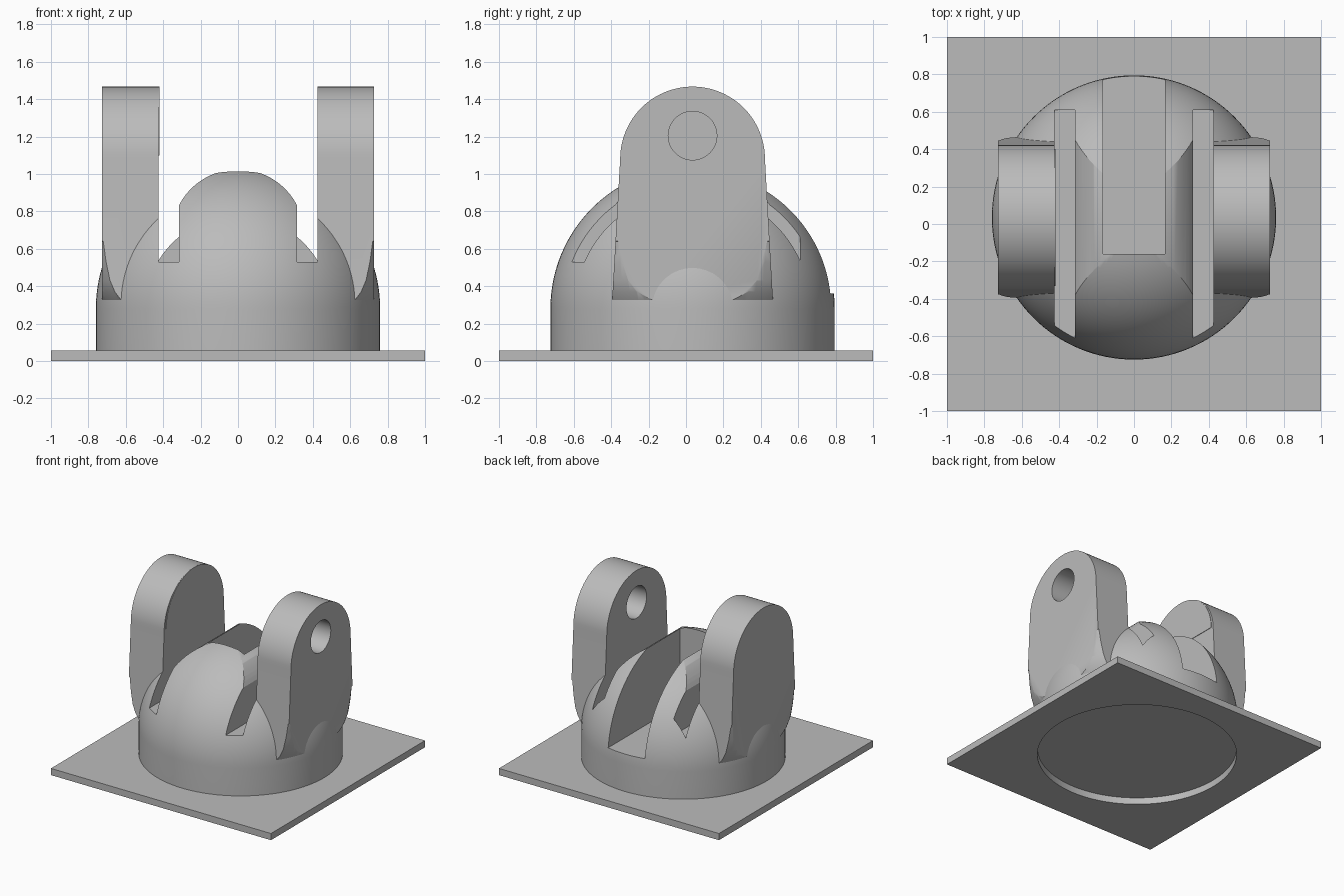
import bpy
import bmesh
from math import sin, cos, pi, sqrt, asin
from mathutils import Vector, Matrix

if "Cube" in bpy.data.objects:
    bpy.data.objects.remove(bpy.data.objects["Cube"])

CY = 0.035        # depth position of the dome axis
R, ZC = 0.76, 0.28  # dome radius and sphere centre height
BASE = 0.055      # plate thickness

grey = bpy.data.materials.new("plain grey")
grey.use_nodes = True
grey.diffuse_color = (0.5, 0.5, 0.5, 1)
grey.node_tree.nodes["Principled BSDF"].inputs["Base Color"].default_value = (0.5, 0.5, 0.5, 1)


def finish(name, bm):
    bmesh.ops.recalc_face_normals(bm, faces=bm.faces)
    mesh = bpy.data.meshes.new(name)
    bm.to_mesh(mesh)
    bm.free()
    mesh.materials.append(grey)
    obj = bpy.data.objects.new(name, mesh)
    bpy.context.collection.objects.link(obj)
    return obj


def prism(name, points, axis, a, b):
    """Extrude a 2D outline from a to b along the x or y axis."""
    bm = bmesh.new()
    place = (lambda u, v: (a, u, v)) if axis == "x" else (lambda u, v: (u, a, v))
    face = bm.faces.new([bm.verts.new(place(u, v)) for u, v in points])
    new = bmesh.ops.extrude_face_region(bm, geom=[face])["geom"]
    shift = Vector((b - a, 0, 0) if axis == "x" else (0, b - a, 0))
    bmesh.ops.translate(bm, vec=shift, verts=[g for g in new if isinstance(g, bmesh.types.BMVert)])
    return finish(name, bm)


def box(name, lo, hi):
    outline = [(lo[0], lo[2]), (hi[0], lo[2]), (hi[0], hi[2]), (lo[0], hi[2])]
    return prism(name, outline, "y", lo[1], hi[1])


def lathe(name, profile, steps=128):
    """Revolve a radius/height profile about the dome axis."""
    bm = bmesh.new()
    verts = [bm.verts.new((r, CY, z)) for r, z in profile]
    edges = [bm.edges.new(pair) for pair in zip(verts, verts[1:])]
    bmesh.ops.spin(bm, geom=verts + edges, cent=(0, CY, 0), axis=(0, 0, 1),
                   angle=2 * pi, steps=steps, use_duplicate=False)
    bmesh.ops.remove_doubles(bm, verts=bm.verts, dist=0.0001)
    return finish(name, bm)


def arc(cx, cz, r, start, end, n):
    return [(cx + r * cos(start + (end - start) * i / n),
             cz + r * sin(start + (end - start) * i / n)) for i in range(n + 1)]


def boolean(obj, cutter, operation="DIFFERENCE"):
    mod = obj.modifiers.new("cut", "BOOLEAN")
    mod.operation, mod.object, mod.solver = operation, cutter, "EXACT"
    bpy.context.view_layer.objects.active = obj
    bpy.ops.object.modifier_apply(modifier=mod.name)
    bpy.data.objects.remove(cutter)


def smooth(obj):
    bpy.ops.object.select_all(action="DESELECT")
    obj.select_set(True)
    bpy.context.view_layer.objects.active = obj
    bpy.ops.object.shade_smooth_by_angle(angle=0.5)


# Square plate with a round opening under the dome
plate = box("base_plate", (-1, -1, 0), (1, 1, BASE))
boolean(plate, lathe("opening_cutter", [(0, -0.1), (0.75, -0.1), (0.75, 0.2), (0, 0.2)]))
smooth(plate)

# Dome on a short drum
dome = lathe("dome", [(0, BASE), (R, BASE)] + arc(0, ZC, R, 0, pi / 2, 32))

# Side slots and the rounded ridge between them, as one cutting outline
IN, OUT, FLOOR = 0.315, 0.425, 0.53
ridge_r, ridge_z = 0.355, 0.67
edge = asin(IN / ridge_r)
ridge = arc(0, ridge_z, ridge_r, pi / 2 + edge, pi / 2 - edge, 24)
outline = [(-OUT, FLOOR), (-IN, FLOOR)] + ridge + [(IN, FLOOR), (OUT, FLOOR), (OUT, 1.3), (-OUT, 1.3)]
boolean(dome, prism("slot_cutter", outline, "y", -1, 0.61))

# Central channel open to the back
boolean(dome, box("channel_cutter", (-0.167, -0.16, 0.36), (0.167, 1, 1.4)))
smooth(dome)

# Upright arms, blended into the drum at the foot
MID, TOP_R, TOP_Z = 0.035, 0.387, 1.08
arm_outline = [(MID - 0.43, 0.32), (MID + 0.43, 0.32)] + arc(MID, TOP_Z, TOP_R, 0, pi, 48)
flare = [(0, 0.2), (0.74, 0.2), (0.755, 0.32), (0.785, 0.37), (0.805, 0.43),
         (0.82, 0.53), (0.83, 0.64), (1.1, 0.75), (1.1, 1.7), (0, 1.7)]
for name, side in (("left_arm", 1), ("right_arm", -1)):
    arm = prism(name, arm_outline, "x", side * OUT, side * 0.728)
    boolean(arm, lathe("flare_cutter", flare), "INTERSECT")
    if side == 1:
        # Pin hole through one arm only
        boolean(arm, prism("hole_cutter", arc(MID, 1.205, 0.13, 0, 2 * pi * 47 / 48, 47), "x", 0.2, 1))
    smooth(arm)

# Slightly raised inner face at the head of the solid arm
smooth(prism("right_arm_face", arc(MID, 1.1, TOP_R - 0.02, 0, pi, 48), "x", -OUT - 0.002, -OUT + 0.004))
